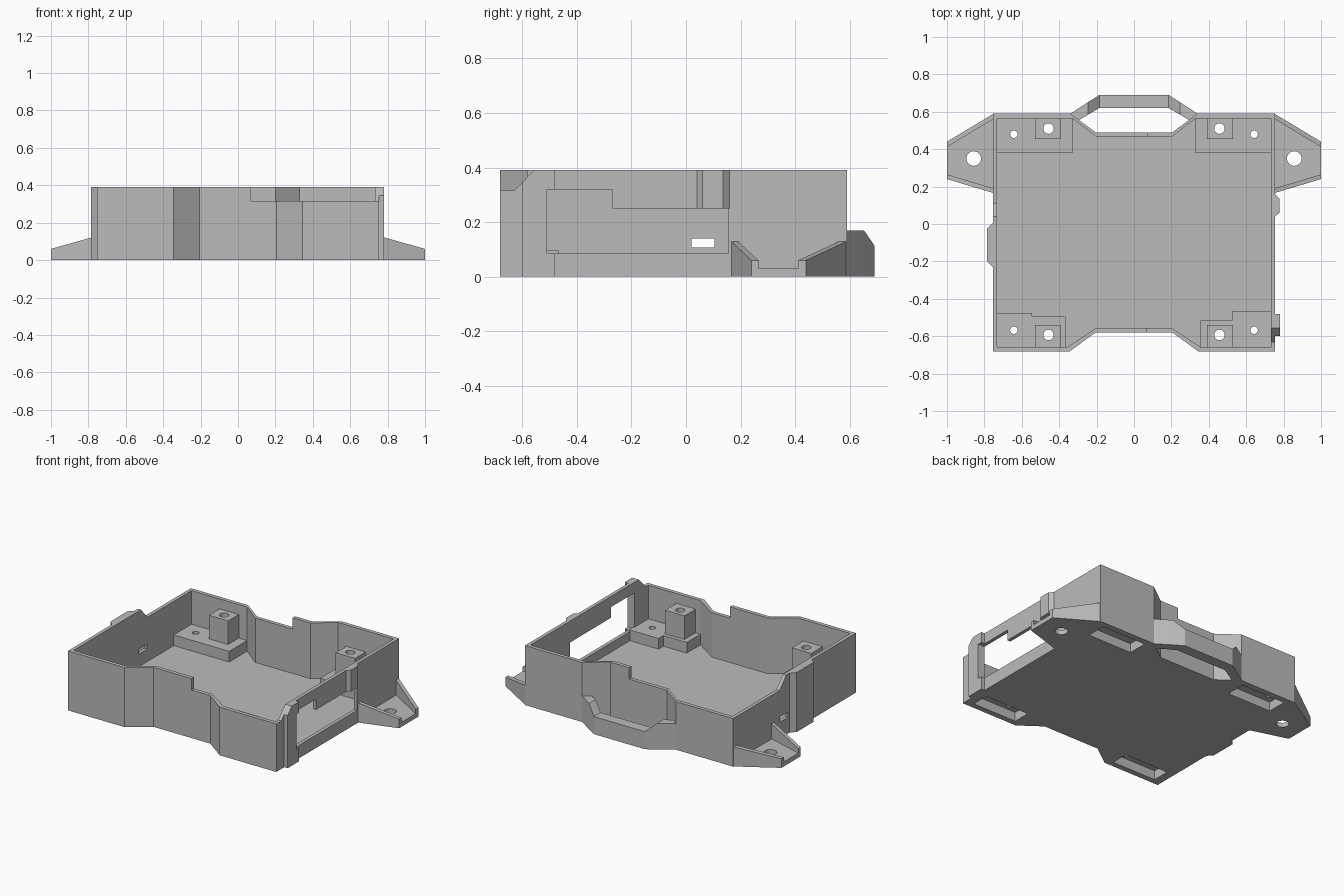
import bpy, bmesh, math

cube = bpy.data.objects.get("Cube")
if cube:
    bpy.data.objects.remove(cube, do_unlink=True)

grey = bpy.data.materials.new("light grey")
grey.use_nodes = True
COLOR = (0.5, 0.5, 0.5, 1)
grey.diffuse_color = COLOR
grey.node_tree.nodes["Principled BSDF"].inputs["Base Color"].default_value = COLOR


def prism(name, poly, bottom, tops, axis="z"):
    """Extrude a polygon; tops is one height or one height per corner.
    With axis 'x' the polygon is (y, z) and the extrusion runs along x."""
    if not isinstance(tops, (list, tuple)):
        tops = [tops] * len(poly)
    bm = bmesh.new()

    def vert(p, h):
        return bm.verts.new((h, *p) if axis == "x" else (*p, h))
    low = [vert(p, bottom) for p in poly]
    high = [vert(p, t) for p, t in zip(poly, tops)]
    bm.faces.new(low)
    bm.faces.new(high)
    for i in range(len(poly)):
        j = (i + 1) % len(poly)
        bm.faces.new((low[i], low[j], high[j], high[i]))
    bmesh.ops.recalc_face_normals(bm, faces=bm.faces)
    mesh = bpy.data.meshes.new(name)
    bm.to_mesh(mesh)
    bm.free()
    mesh.materials.append(grey)
    obj = bpy.data.objects.new(name, mesh)
    bpy.context.collection.objects.link(obj)
    return obj


def box(name, x0, x1, y0, y1, z0, z1):
    return prism(name, [(x0, y0), (x1, y0), (x1, y1), (x0, y1)], z0, z1)


def drill(x, y, r):
    ring = [(x + r * math.cos(i * math.tau / 24), y + r * math.sin(i * math.tau / 24))
            for i in range(24)]
    return prism("hole_cutter", ring, -0.1, 0.6)


def combine(target, tool, operation="DIFFERENCE"):
    mod = target.modifiers.new("bool", "BOOLEAN")
    mod.operation = operation
    mod.solver = "EXACT"
    mod.object = tool
    bpy.context.view_layer.objects.active = target
    bpy.ops.object.modifier_apply(modifier=mod.name)


def cut(targets, tool):
    for t in targets:
        combine(t, tool)
    bpy.data.objects.remove(tool, do_unlink=True)


def outline(w, back, front, dent_back, dent_front, wide_b, wide_f, narrow):
    half = [(narrow, dent_front), (wide_f, front), (w, front),
            (w, back), (wide_b, back), (narrow, dent_back)]
    return half + [(-x, y) for x, y in reversed(half)]


TOP, LOW, FLOOR = 0.39, 0.315, 0.025

# Tray shell with pinched front and back walls
shell = prism("tray_shell", outline(0.755, 0.59, -0.682, 0.49, -0.58, 0.34, 0.345, 0.205), 0, TOP)
# Outward ribs on the side walls
ribs = [
    prism("left_front_rib", [(0.74, -0.6), (0.78, -0.6), (0.78, -0.48), (0.74, -0.48)], 0, TOP),
    prism("left_clip_rib", [(0.74, 0.04), (0.755, 0.04), (0.777, 0.06),
                            (0.777, 0.135), (0.755, 0.16), (0.74, 0.16)], 0.25, TOP),
    prism("right_rib", [(-0.74, -0.23), (-0.755, -0.23), (-0.785, -0.2),
                        (-0.785, -0.025), (-0.755, 0.005), (-0.74, 0.005)], 0, TOP),
]
for rib in ribs:
    combine(shell, rib, "UNION")
    bpy.data.objects.remove(rib, do_unlink=True)

# Hollow interior
cut([shell], prism("cavity_cutter",
                   outline(0.732, 0.565, -0.657, 0.465, -0.555, 0.33, 0.355, 0.2), FLOOR, 0.6))
# Lowered rims at two opposite corners, ramping up along the side walls
cut([shell], box("front_rim_cutter", 0.07, 0.731, -0.8, -0.5, LOW, 0.6))
cut([shell], prism("left_rim_cutter", [(-0.8, LOW), (-0.63, LOW), (-0.557, TOP),
                                       (-0.557, 0.6), (-0.8, 0.6)], 0.725, 0.9, "x"))
cut([shell], box("back_rim_cutter", -0.731, 0.07, 0.4, 0.8, LOW, 0.6))
cut([shell], prism("right_rim_cutter", [(0.8, LOW), (0.11, LOW), (0.04, TOP),
                                        (0.04, 0.6), (0.8, 0.6)], -0.9, -0.725, "x"))
# Stepped window in the left wall, slot in the right wall
cut([shell], prism("window_cutter", [(-0.51, 0.085), (0.155, 0.085), (0.155, 0.25),
                                     (-0.27, 0.25), (-0.27, 0.32), (-0.51, 0.32)], 0.7, 0.9, "x"))
cut([shell], box("slot_cutter", -0.9, -0.7, 0.02, 0.105, 0.107, 0.14))

# Corner pads with screw posts
PAD, POST = 0.095, 0.25
for side, s in (("left", 1), ("right", -1)):
    inner, step, y_in, y_out = (0.355, 0.525, -0.515, -0.465) if s > 0 else (0.365, 0.545, -0.495, -0.475)
    back_pad = prism(f"back_{side}_pad", [(s * 0.33, 0.38), (s * 0.74, 0.38), (s * 0.74, 0.57),
                                          (s * 0.33, 0.57)], 0.005, PAD)
    front_pad = prism(f"front_{side}_pad", [
        (s * inner, y_in), (s * step, y_in), (s * step, y_out), (s * 0.74, y_out),
        (s * 0.74, -0.665), (s * inner, -0.665)], 0.005, PAD)
    for end, pad, y0, y1, hole_y, small_y, p0, p1 in (
            ("back", back_pad, 0.455, 0.57, 0.51, 0.48, 0.42, 0.55),
            ("front", front_pad, -0.66, -0.54, -0.593, -0.568, -0.645, -0.53)):
        x0, x1 = sorted((s * 0.39, s * 0.53))
        post = box(f"{end}_{side}_post", x0, x1, y0, y1, PAD - 0.01, POST)
        parts = [pad, shell]
        x0, x1 = sorted((s * 0.38, s * 0.7))
        cut(parts, box("pocket_cutter", x0, x1, p0, p1, -0.1, 0.06))
        cut(parts + [post], drill(s * 0.457, hole_y, 0.028))
        cut(parts, drill(s * 0.642, small_y, 0.02))

    # Mounting ear: drilled plate with two tapering rims
    plate = prism(f"{side}_ear_plate", [(s * 0.75, 0.59), (s * 1, 0.44), (s * 1, 0.24),
                                        (s * 0.75, 0.165)], 0, 0.03)
    cut([plate], drill(s * 0.857, 0.35, 0.039))
    for end, ya, yb, t in (("back", 0.59, 0.44, -0.028), ("front", 0.165, 0.24, 0.025)):
        prism(f"{side}_ear_{end}_rim", [(s * 0.75, ya), (s * 1, yb), (s * 1, yb + t),
                                        (s * 0.75, ya + t)], 0, [0.13, 0.06, 0.06, 0.13])

    # Handle strut and its ramp down to the bar
    prism(f"{side}_handle_strut", [(s * 0.34, 0.59), (s * 0.245, 0.652), (s * 0.245, 0.585),
                                   (s * 0.295, 0.555)], 0, 0.17)
    prism(f"{side}_handle_ramp", [(s * 0.245, 0.652), (s * 0.185, 0.69), (s * 0.185, 0.62),
                                  (s * 0.245, 0.585)], 0, [0.17, 0.115, 0.115, 0.17])

# Low handle bar behind the back wall
box("handle_bar", -0.185, 0.185, 0.62, 0.69, 0, 0.115)
